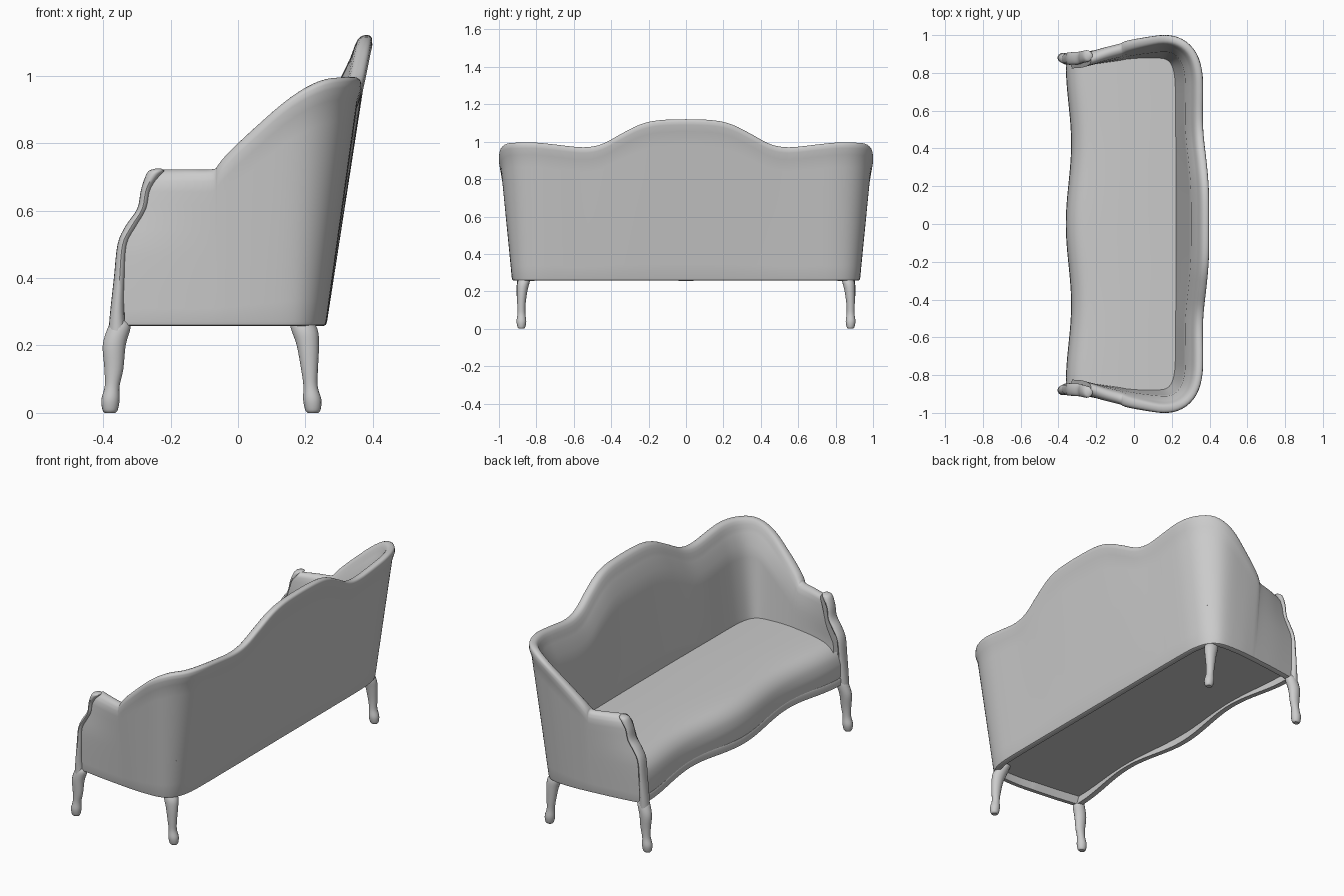
import bpy, bmesh, math
from mathutils import Vector

if "Cube" in bpy.data.objects:
    bpy.data.objects.remove(bpy.data.objects["Cube"], do_unlink=True)

mat = bpy.data.materials.new("grey upholstery")
mat.use_nodes = True
GREY = (0.6, 0.6, 0.6, 1)
mat.diffuse_color = GREY
mat.node_tree.nodes["Principled BSDF"].inputs["Base Color"].default_value = GREY


def smooth_path(pts, n):
    """Catmull-Rom curve through points of any dimension."""
    pts = [Vector(p) for p in pts]
    ext = [2 * pts[0] - pts[1]] + pts + [2 * pts[-1] - pts[-2]]
    out = []
    for a, b, c, d in zip(ext, ext[1:], ext[2:], ext[3:]):
        for k in range(n):
            t = k / n
            out.append(0.5 * (2 * b + (c - a) * t + (2 * a - 5 * b + 4 * c - d) * t * t
                              + (3 * b - a - 3 * c + d) * t ** 3))
    return out + [pts[-1]]


def lookup(table, z):
    """Piecewise linear value from (z, value) pairs."""
    for (z0, v0), (z1, v1) in zip(table, table[1:]):
        if z <= z1:
            return v0 + (v1 - v0) * max(0, z - z0) / (z1 - z0)
    return table[-1][1]


def loft(name, rings, closed=True, angle=40):
    """Skin a list of equal-length rings; closed rings get end caps."""
    bm = bmesh.new()
    rows = [[bm.verts.new(p) for p in r] for r in rings]
    n = len(rows[0])
    for a, b in zip(rows, rows[1:]):
        for i in range(n if closed else n - 1):
            j = (i + 1) % n
            bm.faces.new((a[i], a[j], b[j], b[i]))
    if closed:
        bm.faces.new(rows[0][::-1])
        bm.faces.new(rows[-1])
    bmesh.ops.recalc_face_normals(bm, faces=bm.faces)
    mesh = bpy.data.meshes.new(name)
    bm.to_mesh(mesh)
    bm.free()
    mesh.materials.append(mat)
    ob = bpy.data.objects.new(name, mesh)
    bpy.context.collection.objects.link(ob)
    bpy.ops.object.select_all(action="DESELECT")
    ob.select_set(True)
    bpy.context.view_layer.objects.active = ob
    bpy.ops.object.shade_smooth_by_angle(angle=math.radians(angle))
    return ob


def turned(name, stations, side):
    """Stack of horizontal ellipses (x, y, z, rx, ry), on one side of the sofa."""
    rings = []
    for x, y, z, rx, ry in smooth_path(stations, 4):
        rings.append([(x + rx * math.cos(k * math.tau / 16),
                       side * (y + ry * math.sin(k * math.tau / 16)), z) for k in range(16)])
    return loft(name, rings)


# Wrap-around back and arms: plan outline at the base, top height, outward lean
half = [(.262, 0, 1.12, .155), (.262, .15, 1.114, .155), (.262, .25, 1.09, .153),
        (.262, .35, 1.04, .15), (.262, .45, .987, .145), (.262, .55, .97, .14),
        (.261, .7, .985, .14), (.256, .79, .995, .14), (.238, .86, .995, .135),
        (.203, .905, .985, .12), (.15, .926, .937, .105), (.05, .93, .845, .095),
        (-.03, .925, .768, .095), (-.058, .922, .735, .09), (-.08, .92, .722, .08),
        (-.2, .907, .722, .06), (-.335, .888, .722, .035)]
outline = smooth_path([(x, -y, z, l) for x, y, z, l in half[:0:-1]] + half, 4)
arm_front = [(.255, -.335), (.4, -.342), (.49, -.338), (.56, -.3),
             (.62, -.276), (.68, -.262), (.725, -.228)]
ARM_X, BASE = -.07, .257
round_top = [(.001, -.035), (.012, -.01), (.034, 0), (.058, -.012), (.07, -.045)]
crest_top = [(-.007, -.03), (-.001, -.006), (.018, 0), (.039, -.013), (.053, -.07)]


def section(top):
    """Wall section as (inward offset, height): rolled arms, tapered back crest."""
    steps = [k / 10 for k in range(11)]
    taper = min(1, max(0, (top - .722) / .2))
    outer = [(.01, BASE), (.002, BASE + .004)]
    outer += [(0, BASE + .014 + (top - .08 - BASE) * s) for s in steps]
    lip = [(a[0] + (b[0] - a[0]) * taper, top + a[1] + (b[1] - a[1]) * taper)
           for a, b in zip(round_top, crest_top)]
    roll = [tuple(p) for p in smooth_path(lip, 3)]
    inner = [(.073 - .043 * max(0, 1 - 4 * s), BASE + (top - .13 - BASE) * s)
             for s in reversed(steps)]
    return outer + roll + inner


rings = []
for i, (x, y, top, lean) in enumerate(outline):
    a, b = outline[max(i - 1, 0)], outline[min(i + 1, len(outline) - 1)]
    normal = Vector((b.y - a.y, a.x - b.x)).normalized()
    ring = []
    for inset, z in section(top):
        p = Vector((x, y)) + normal * (lean * (z - BASE) - inset)
        if x < ARM_X:
            p.x += (lookup(arm_front, z) + .335) * (ARM_X - x) / (ARM_X + .335)
        ring.append((p.x, p.y, z))
    rings.append(ring)
loft("back_and_arms", rings)


# Serpentine front edge shared by the seat and the rail
def wave(y):
    return math.cos(math.tau * y / .85)


def front_x(y):
    return -.345 - .014 * wave(y)


# Seat cushion with a rounded front
profile = smooth_path([(1, .477), (.7, .486), (.4, .488), (.2, .481), (.1, .465),
                       (.035, .43), (.004, .38), (0, .335), (.008, .285)], 4)
rings = []
for k in range(49):
    v = k / 24 - 1
    ring = []
    for u, z in profile:
        y = v * (.845 + .055 * u)
        ring.append((front_x(y) + (.25 - front_x(y)) * u, y, z))
    rings.append(ring)
loft("seat_cushion", rings, closed=False)

# Front rail under the seat
rings = []
for k in range(49):
    y = .86 * (k / 24 - 1)
    x, z = front_x(y) - .002, .268 - .012 * wave(y)
    rings.append([(x + .004, y, z + .043), (x, y, z + .036), (x + .002, y, z + .004),
                  (x + .008, y, z), (x + .035, y, z), (x + .035, y, z + .043)])
loft("front_rail", rings)

# Recessed underside panel, narrower at the front
rings = []
for k in range(49):
    v = k / 24 - 1
    yf, yb = .87 * v, .9 * v
    back = .24 - .08 * max(0, abs(v) - .9) / .1
    front = front_x(yf) + .02
    rings.append([(front, yf, .295), (back, yb, .295), (back, yb, .305), (front, yf, .305)])
loft("underside_panel", rings)

# Arm facings and curved legs, mirrored left and right
facing = [(-.358, .875, .23, .027, .028), (-.358, .875, .3, .021, .03),
          (-.351, .876, .4, .017, .032), (-.342, .876, .5, .015, .033),
          (-.315, .877, .555, .018, .033), (-.284, .88, .605, .015, .033),
          (-.273, .884, .66, .015, .032), (-.254, .888, .7, .021, .032),
          (-.241, .89, .718, .022, .026), (-.236, .89, .725, .006, .008)]
front_leg = [(-.379, .88, 0, .016, .014), (-.379, .88, .01, .023, .021),
             (-.378, .88, .04, .027, .026), (-.373, .88, .08, .022, .021),
             (-.368, .88, .13, .028, .022), (-.367, .878, .2, .034, .028),
             (-.353, .873, .25, .034, .03), (-.35, .868, .272, .026, .026)]
back_leg = [(.222, .88, 0, .016, .014), (.222, .88, .01, .023, .021),
            (.22, .88, .04, .027, .026), (.215, .88, .08, .021, .021),
            (.212, .88, .13, .025, .022), (.207, .876, .2, .033, .028),
            (.196, .868, .25, .039, .033), (.175, .85, .3, .03, .03)]
for side, word in ((1, "left"), (-1, "right")):
    turned("arm_facing_" + word, facing, side)
    turned("front_leg_" + word, front_leg, side)
    turned("back_leg_" + word, back_leg, side)
